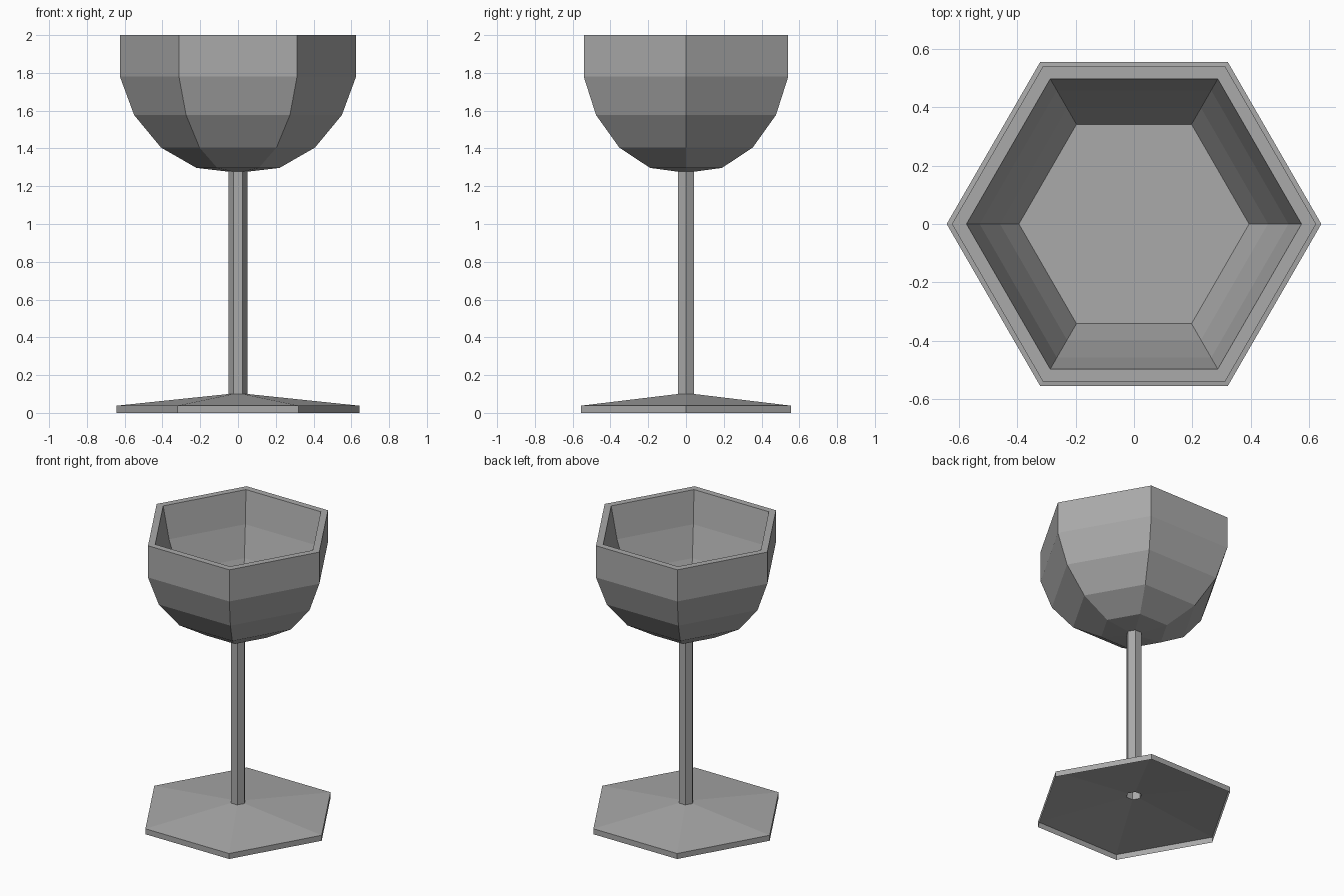
import bpy, bmesh, math

cube = bpy.data.objects.get("Cube")
if cube:
    bpy.data.objects.remove(cube, do_unlink=True)

SIDES = 6

grey = bpy.data.materials.new("plain_grey")
grey.use_nodes = True
colour = (0.4, 0.4, 0.4, 1)
grey.diffuse_color = colour
grey.node_tree.nodes["Principled BSDF"].inputs["Base Color"].default_value = colour


def lathe(name, profile, cap_end=False):
    """Sweep (radius, height) points, listed bottom-outside first, round six sides."""
    bm = bmesh.new()
    rings = []
    for r, z in profile:
        angles = [math.tau * i / SIDES for i in range(SIDES)]
        rings.append([bm.verts.new((r * math.cos(a), r * math.sin(a), z)) for a in angles])
    for low, high in zip(rings, rings[1:]):
        for i in range(SIDES):
            j = (i + 1) % SIDES
            bm.faces.new((low[i], low[j], high[j], high[i]))
    if cap_end:
        bm.faces.new(rings[-1])
    mesh = bpy.data.meshes.new(name)
    bm.to_mesh(mesh)
    bm.free()
    mesh.materials.append(grey)
    obj = bpy.data.objects.new(name, mesh)
    bpy.context.collection.objects.link(obj)
    return obj


# Foot: thin shell, hollow underneath, with a short rim and shallow sloping top
lathe("foot", [(0.643, 0), (0.643, 0.038), (0.05, 0.1)])

# Stem: hollow tube, open into the underside of the foot
lathe("stem", [(0.05, 0.1), (0.05, 1.277)])

# Bowl: outer shell, flat lip, tapering inside and flat floor
outside = [(0.05, 1.277), (0.22, 1.297), (0.408, 1.405), (0.55, 1.577), (0.625, 1.78), (0.625, 2)]
inside = [(0.575, 2), (0.53, 1.78), (0.46, 1.577), (0.395, 1.44)]
lathe("bowl", outside + inside, cap_end=True)
